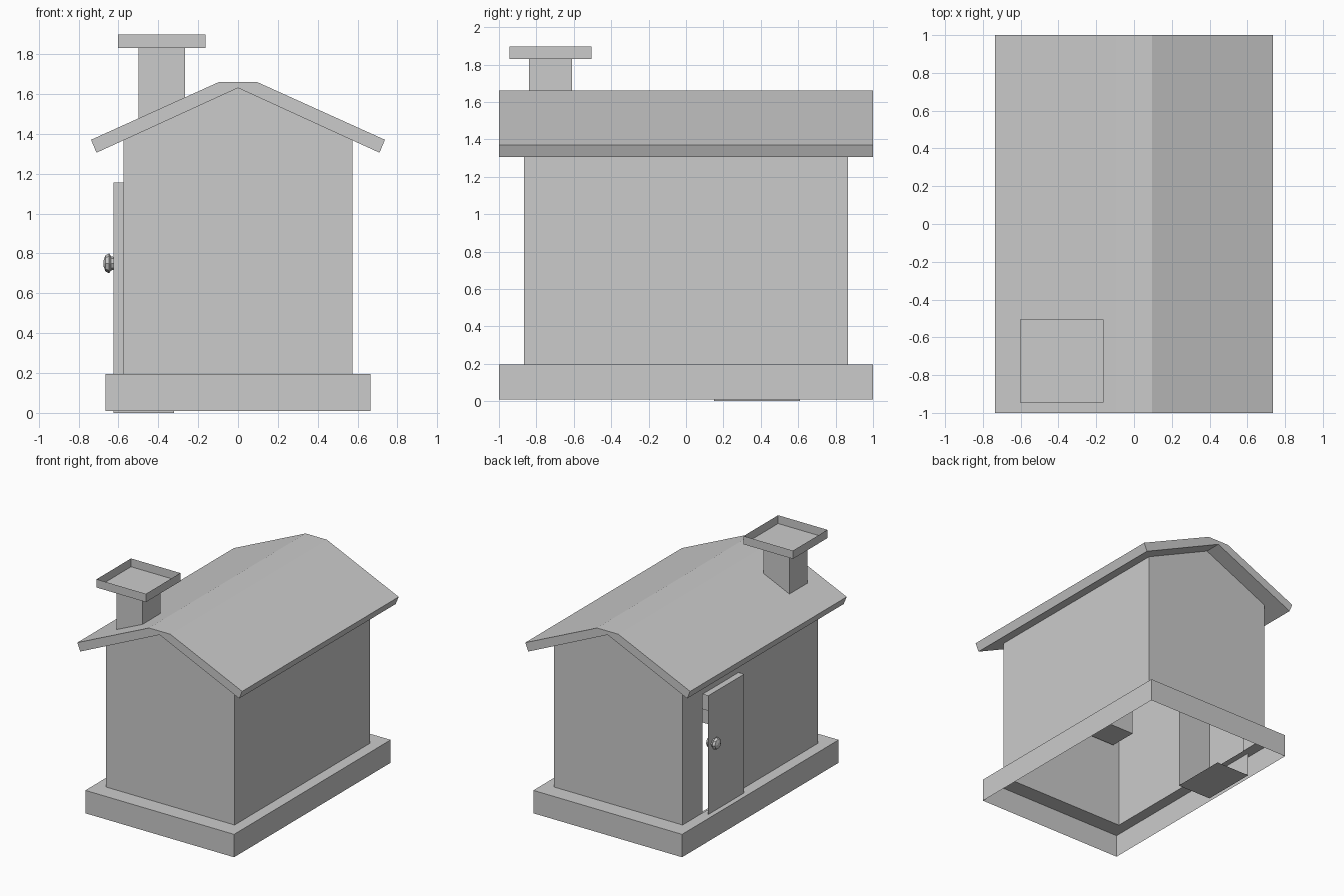
import bpy, math

if "Cube" in bpy.data.objects:
    bpy.data.objects.remove(bpy.data.objects["Cube"])


def mesh(name, verts, faces):
    me = bpy.data.meshes.new(name)
    me.from_pydata(verts, [], faces)
    me.update()
    ob = bpy.data.objects.new(name, me)
    bpy.context.collection.objects.link(ob)
    return ob


def box(name, x, y, z, skip=()):
    """Box from ranges; named sides in skip are left open."""
    v = [(a, b, c) for c in z for b in y for a in x]
    sides = {"bottom": (0, 2, 3, 1), "top": (4, 5, 7, 6), "front": (0, 1, 5, 4),
             "back": (2, 6, 7, 3), "left": (0, 4, 6, 2), "right": (1, 3, 7, 5)}
    return mesh(name, v, [f for k, f in sides.items() if k not in skip])


BX, HX, HY = 0.665, 0.575, 0.865
Z0, ZW, ZR = 0.195, 1.367, 1.63

# Base: open shell with a ledge around the walls
rect = [(-1, -1), (1, -1), (1, 1), (-1, 1)]
rings = [(BX, 1.0, 0.01), (BX, 1.0, Z0), (HX, HY, Z0)]
verts = [(sx * a, sy * b, c) for a, b, c in rings for sx, sy in rect]
faces = [(r * 4 + i, r * 4 + (i + 1) % 4, r * 4 + 4 + (i + 1) % 4, r * 4 + 4 + i)
         for r in range(2) for i in range(4)]
mesh("base", verts, faces)

# Walls: gable ends, plain right side, left side with a doorway
gable = [(-HX, Z0), (HX, Z0), (HX, ZW), (0, ZR), (-HX, ZW)]
mesh("front_wall", [(x, -HY, z) for x, z in gable], [range(5)])
mesh("back_wall", [(x, HY, z) for x, z in gable], [range(4, -1, -1)])
mesh("right_wall", [(HX, -HY, Z0), (HX, HY, Z0), (HX, HY, ZW), (HX, -HY, ZW)],
     [range(4)])
DY, DZ = (0.15, 0.61), 1.155
side = [(-HY, Z0), (DY[0], Z0), (DY[0], DZ), (DY[1], DZ), (DY[1], Z0),
        (HY, Z0), (HY, ZW), (-HY, ZW)]
mesh("left_wall", [(-HX, y, z) for y, z in side], [range(7, -1, -1)])

# Roof: extruded slab with a flattened ridge
prof = [(-0.71, 1.305), (0, ZR), (0.71, 1.305), (0.737, 1.37),
        (0.095, 1.66), (-0.095, 1.66), (-0.737, 1.37)]
n = len(prof)
mesh("roof", [(x, y, z) for y in (-1, 1) for x, z in prof],
     [range(n), range(2 * n - 1, n - 1, -1)]
     + [(i, i + n, (i + 1) % n + n, (i + 1) % n) for i in range(n)])

# Chimney reaching down into the house, with an open tray cap
box("chimney", (-0.498, -0.265), (-0.84, -0.61), (0.86, 1.83), skip=("top",))
box("chimney_cap", (-0.603, -0.162), (-0.945, -0.505), (1.83, 1.897), skip=("top",))

# Door: box open towards the room and on its back side
box("door", (-0.625, -0.32), DY, (0.0, DZ), skip=("right", "back"))

# Door knobs on both faces of the door
lathe = [(0.0, 0.033), (0.011, 0.035), (0.022, 0.05), (0.04, 0.04), (0.049, 0.016)]
S = 8
for name, sgn in (("outer_knob", -1), ("inner_knob", 1)):
    verts = [(-0.625 + sgn * d, 0.54 + r * math.cos(2 * math.pi * i / S),
              0.75 + r * math.sin(2 * math.pi * i / S))
             for d, r in lathe for i in range(S)]
    faces = [(k * S + i, k * S + (i + 1) % S, (k + 1) * S + (i + 1) % S, (k + 1) * S + i)
             for k in range(len(lathe) - 1) for i in range(S)]
    faces.append(tuple(range(len(verts) - S, len(verts))))
    if sgn > 0:
        faces = [f[::-1] for f in faces]
    if sgn < 0:
        faces = [f[::-1] for f in faces]
        faces = [f[::-1] for f in faces] if sgn > 0 else faces
    mesh(name, verts, faces)
    ob = bpy.data.objects[name]
    # make the normals point away from the knob centre
    me = ob.data
    if me.polygons[-1].normal.x * sgn < 0:
        me.flip_normals()
